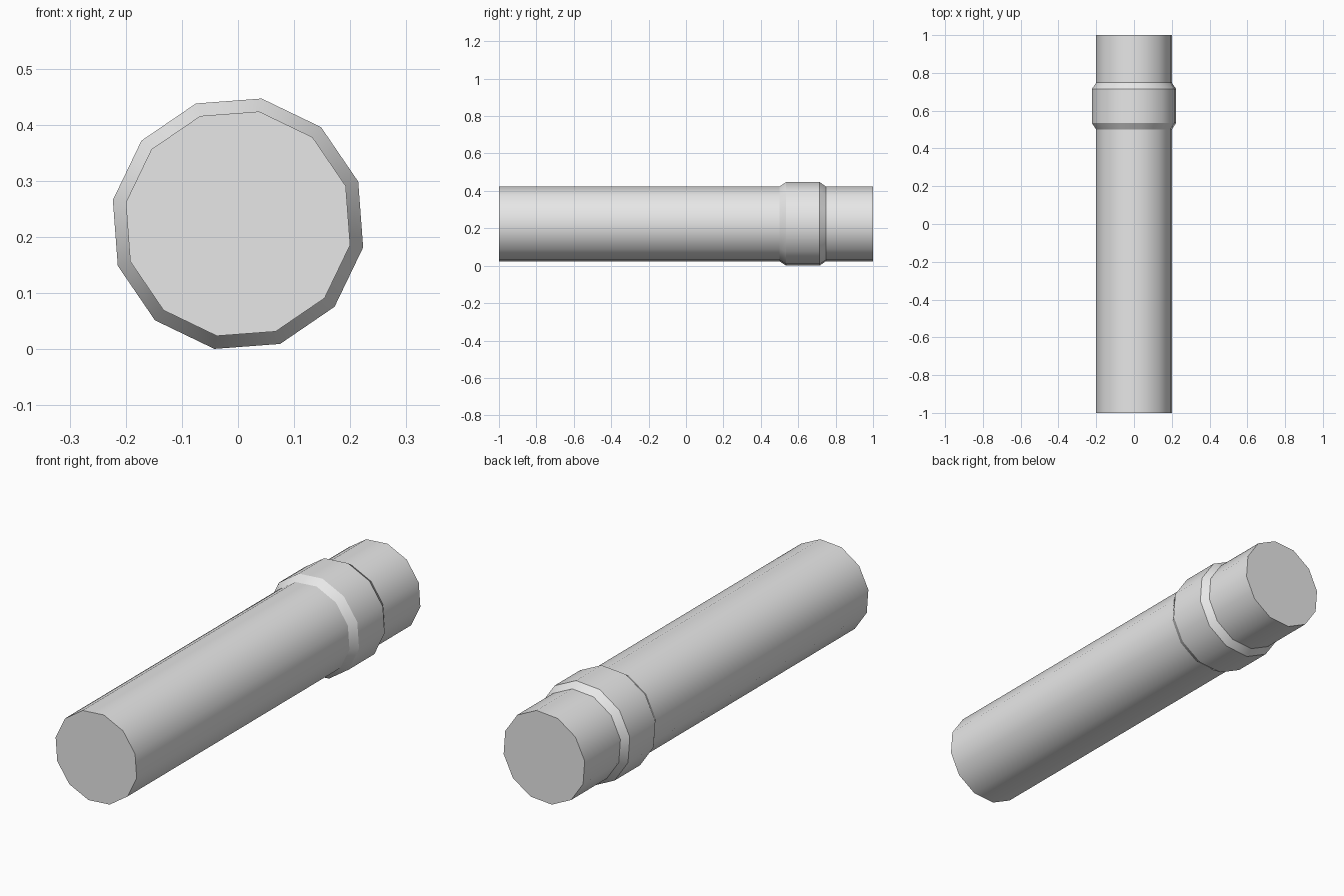
import bpy, bmesh, math

cube = bpy.data.objects.get("Cube")
if cube:
    bpy.data.objects.remove(cube, do_unlink=True)

SIDES = 12
TURN = math.radians(19.3)   # roll of the twelve-sided section about its axis
AXIS_Z = 0.2235             # height of the axis, so the collar touches the ground

grey = bpy.data.materials.new("plain_grey")
grey.use_nodes = True
grey.diffuse_color = (0.8, 0.8, 0.8, 1)
grey.node_tree.nodes["Principled BSDF"].inputs["Base Color"].default_value = (0.8, 0.8, 0.8, 1)


def lathe(name, profile, capped):
    """Sweep (y, radius) points around the y axis."""
    bm = bmesh.new()
    rings = []
    for y, r in profile:
        angles = [TURN + math.tau * i / SIDES for i in range(SIDES)]
        rings.append([bm.verts.new((r * math.cos(a), y, r * math.sin(a))) for a in angles])
    for a, b in zip(rings, rings[1:]):
        for i in range(SIDES):
            j = (i + 1) % SIDES
            bm.faces.new((a[i], b[i], b[j], a[j]))
    if capped:
        bm.faces.new(rings[0])
        bm.faces.new(rings[-1][::-1])
    mesh = bpy.data.meshes.new(name)
    bm.to_mesh(mesh)
    bm.free()
    mesh.materials.append(grey)
    obj = bpy.data.objects.new(name, mesh)
    obj.location.z = AXIS_Z
    bpy.context.collection.objects.link(obj)
    # Smooth around the section, sharp at caps and chamfers
    bpy.ops.object.select_all(action='DESELECT')
    obj.select_set(True)
    bpy.context.view_layer.objects.active = obj
    bpy.ops.object.shade_smooth_by_angle(angle=math.radians(31))
    return obj


# Long straight bar
lathe("bar", [(-1.0, 0.2035), (1.0, 0.2035)], True)

# Raised collar with chamfered ends, near the back
lathe("collar", [(0.50, 0.2035), (0.535, 0.227), (0.715, 0.227), (0.748, 0.2035)], False)
